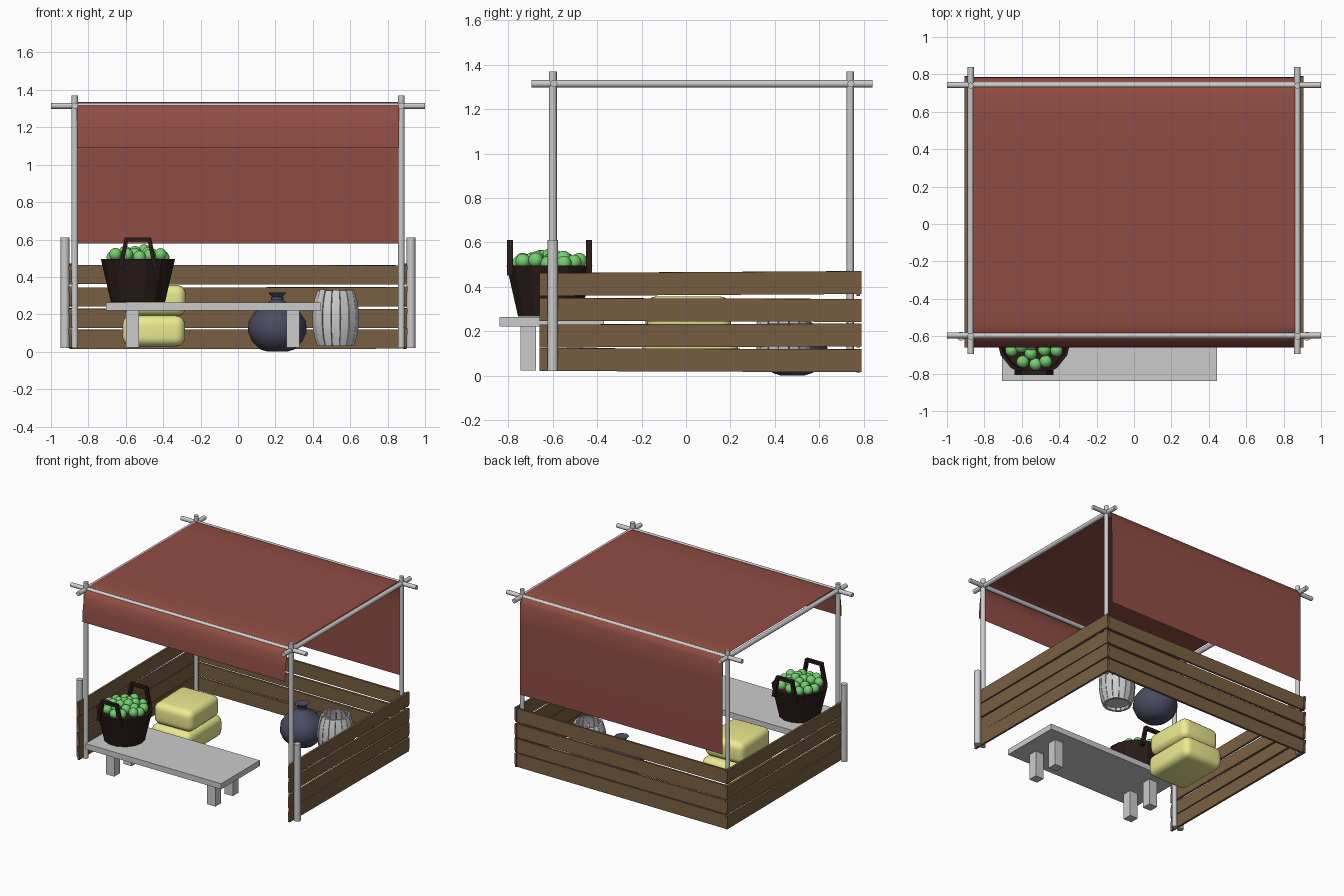
import bpy, bmesh, math, random
from mathutils import Vector, Matrix

if "Cube" in bpy.data.objects:
    bpy.data.objects.remove(bpy.data.objects["Cube"])

random.seed(4)


def material(name, rgb):
    m = bpy.data.materials.new(name)
    m.diffuse_color = (*rgb, 1)
    m.use_nodes = True
    m.node_tree.nodes["Principled BSDF"].inputs["Base Color"].default_value = m.diffuse_color
    return m


CLOTH = material("red_cloth", (0.28, 0.075, 0.058))
WOOD = material("brown_wood", (0.19, 0.115, 0.055))
DARK = material("dark_wood", (0.022, 0.011, 0.009))
STRAW = material("straw", (0.83, 0.83, 0.28))
FRUIT = material("green_fruit", (0.18, 0.62, 0.16))
SACK = material("blue_sack", (0.07, 0.07, 0.125))


def finish(name, bm, mat=None, angle=None):
    bmesh.ops.recalc_face_normals(bm, faces=bm.faces)
    me = bpy.data.meshes.new(name)
    bm.to_mesh(me)
    bm.free()
    ob = bpy.data.objects.new(name, me)
    bpy.context.collection.objects.link(ob)
    if mat:
        me.materials.append(mat)
    if angle:
        bpy.ops.object.select_all(action='DESELECT')
        bpy.context.view_layer.objects.active = ob
        ob.select_set(True)
        bpy.ops.object.shade_smooth_by_angle(angle=math.radians(angle))
    return ob


def box(name, c, size, mat=None, rot=(0, 0, 0)):
    bm = bmesh.new()
    bmesh.ops.create_cube(bm, size=1, matrix=Matrix.Diagonal((*size, 1)))
    ob = finish(name, bm, mat)
    ob.location, ob.rotation_euler = c, rot
    return ob


def pole(name, a, b, r):
    a, b = Vector(a), Vector(b)
    bm = bmesh.new()
    bmesh.ops.create_cone(bm, cap_ends=True, segments=12, radius1=r, radius2=r, depth=(b - a).length)
    ob = finish(name, bm, None, 40)
    ob.location = (a + b) / 2
    ob.rotation_euler = (b - a).to_track_quat('Z', 'Y').to_euler()
    return ob


def lathe(name, profile, segs, mat, angle=None, loc=(0, 0, 0)):
    """Revolve (radius, z) points; both ends are capped."""
    bm = bmesh.new()
    rings = [[bm.verts.new((r * math.cos(i * math.tau / segs), r * math.sin(i * math.tau / segs), z))
              for i in range(segs)] for r, z in profile]
    for lo, hi in zip(rings, rings[1:]):
        for i in range(segs):
            j = (i + 1) % segs
            bm.faces.new((lo[i], lo[j], hi[j], hi[i]))
    bm.faces.new(rings[0])
    bm.faces.new(rings[-1])
    ob = finish(name, bm, mat, angle)
    ob.location = loc
    return ob


# Frame: posts, rails and the short gate posts
for s, side in ((-1, "left"), (1, "right")):
    x = s * 0.873
    pole(f"front_post_{side}", (x, -0.6, 0.02), (x, -0.6, 1.37), 0.018)
    pole(f"back_post_{side}", (x, 0.74, 0.02), (x, 0.74, 1.37), 0.016)
    pole(f"side_rail_{side}", (x, -0.695, 1.315), (x, 0.84, 1.315), 0.017)
    pole(f"short_post_{side}", (s * 0.925, -0.6, 0.02), (s * 0.925, -0.6, 0.61), 0.024)
for y, end in ((-0.595, "front"), (0.743, "back")):
    pole(f"cross_rail_{end}", (-1, y, 1.315), (1, y, 1.315), 0.016)

# Cloth awning draped over the frame, a single thin sheet
drape = [(-0.66, 1.09), (-0.653, 1.19), (-0.64, 1.27), (-0.61, 1.318), (-0.54, 1.334), (-0.38, 1.335),
         (0.58, 1.335), (0.70, 1.334), (0.76, 1.318), (0.783, 1.27), (0.786, 1.12), (0.786, 0.58)]
bm = bmesh.new()
rows = [[bm.verts.new((-0.862 + 1.724 * i / 4, y, z)) for i in range(5)] for y, z in drape]
for a, b in zip(rows, rows[1:]):
    for i in range(4):
        bm.faces.new((a[i], a[i + 1], b[i + 1], b[i]))
finish("awning_cloth", bm, CLOTH, 80)

# Plank fence on three sides
for k, z in enumerate((0.07, 0.181, 0.296, 0.415)):
    tilt = (-0.004, 0.003, -0.003, 0.006)[k]
    for s, side in ((-1, "left"), (1, "right")):
        box(f"side_plank_{side}_{k + 1}", (s * 0.896, 0.065, z), (0.016, 1.45, 0.103), WOOD,
            (tilt, s * 0.04, 0))
    box(f"back_plank_{k + 1}", (0, 0.775, z - 0.003), (1.80, 0.016, 0.103), WOOD, (0.03, tilt / 4, 0))

# Bench
box("bench_top", (-0.131, -0.605, 0.243), (1.152, 0.47, 0.043))
for x in (-0.565, 0.295):
    for y in (-0.71, -0.50):
        box("bench_leg", (x, y, 0.122), (0.07, 0.07, 0.20))

# Basket with two handles
bx, by = -0.535, -0.615
lathe("basket", [(0.145, 0.266), (0.198, 0.495), (0.18, 0.497), (0.172, 0.465)], 14, DARK, loc=(bx, by, 0))
for s, side in ((-1, "front"), (1, "back")):
    bm = bmesh.new()
    outer = [(-0.105, 0.45), (-0.07, 0.612), (0.07, 0.612), (0.105, 0.45)]
    inner = [(-0.08, 0.45), (-0.053, 0.59), (0.053, 0.59), (0.08, 0.45)]
    loops = []
    for t in (-0.013, 0.013):
        loops.append([[bm.verts.new((bx + x, by + s * 0.178 + t, z)) for x, z in p] for p in (outer, inner)])
    (fo, fi), (bo, bi) = loops
    for i in range(3):
        for q in ((fo, fi), (bo, bi), (fo, bo), (fi, bi)):
            bm.faces.new((q[0][i], q[0][i + 1], q[1][i + 1], q[1][i]))
    for i in (0, 3):
        bm.faces.new((fo[i], fi[i], bi[i], bo[i]))
    finish(f"basket_handle_{side}", bm, DARK)

# Fruit heaped in the basket
bm = bmesh.new()
for count, ring, z in ((12, 0.135, 0.515), (7, 0.08, 0.527), (3, 0.033, 0.535)):
    for i in range(count):
        a = i * math.tau / count + random.uniform(-0.1, 0.1)
        p = (bx + ring * math.cos(a), by + ring * math.sin(a), z + random.uniform(-0.012, 0.008))
        bmesh.ops.create_uvsphere(bm, u_segments=14, v_segments=9, radius=0.034,
                                  matrix=Matrix.Translation(p))
finish("fruit_heap", bm, FRUIT, 80)

# Two stacked straw bales with soft corners
for name, c, size, turn in (("lower_bale", (-0.45, 0.02, 0.111), (0.335, 0.43, 0.165), 0),
                            ("upper_bale", (-0.445, 0.01, 0.274), (0.325, 0.38, 0.165), 0.03)):
    ob = box(name, c, size, STRAW, (0, 0, turn))
    bev = ob.modifiers.new("round", 'BEVEL')
    bev.width, bev.segments = 0.05, 5
    for p in ob.data.polygons:
        p.use_smooth = True

# Tied sack: plump body, narrow neck and flared mouth
lathe("sack", [(0.05, 0.0), (0.09, 0.012), (0.135, 0.055), (0.158, 0.11), (0.152, 0.165), (0.118, 0.215),
               (0.068, 0.252), (0.03, 0.277), (0.024, 0.288), (0.036, 0.302), (0.05, 0.318), (0.02, 0.306)],
      16, SACK, 50, (0.21, 0.48, 0))
bm = bmesh.new()
bmesh.ops.create_cone(bm, cap_ends=True, segments=12, radius1=0.034, radius2=0.034, depth=0.016)
finish("sack_tie", bm, SACK, 40).location = (0.21, 0.48, 0.286)

# Open barrel made of bowed staves
N = 16
curve = [(0.03, 0.1), (0.08, 0.117), (0.135, 0.126), (0.18, 0.128), (0.225, 0.126), (0.28, 0.117), (0.33, 0.1)]
bm = bmesh.new()
for i in range(N):
    mid, half = i * math.tau / N, math.pi / N * 0.93
    grow = random.uniform(-0.004, 0.004)
    rows = []
    for z, r in curve:
        rows.append([bm.verts.new((rr * math.cos(a), rr * math.sin(a), z + grow * (z > 0.3)))
                     for rr, a in ((r + grow / 2, mid - half), (r + grow / 2, mid + half),
                                   (r - 0.016, mid + half), (r - 0.016, mid - half))])
    for a, b in zip(rows, rows[1:]):
        for j in range(4):
            k = (j + 1) % 4
            bm.faces.new((a[j], a[k], b[k], b[j]))
    bm.faces.new(rows[0])
    bm.faces.new(rows[-1])
finish("barrel_staves", bm, None, 30).location = (0.523, 0.44, 0)
lathe("barrel_floor", [(0.095, 0.06), (0.095, 0.072)], 16, None, loc=(0.523, 0.44, 0))
